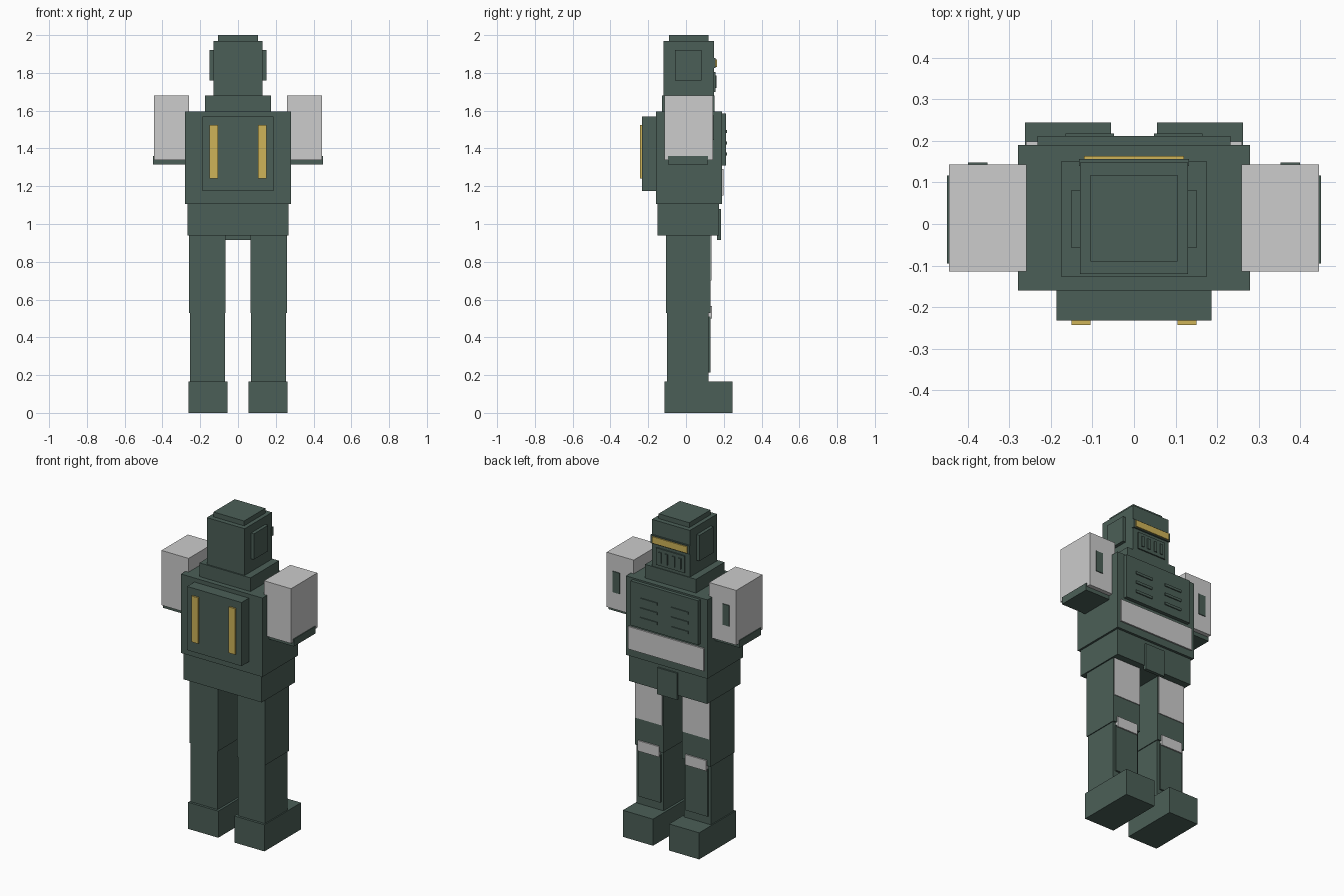
import bpy
import bmesh


def material(name, r, g, b):
    """Flat colour given as 0-255 display values, stored as linear."""
    lin = [((c / 255 + 0.055) / 1.055) ** 2.4 for c in (r, g, b)]
    m = bpy.data.materials.new(name)
    m.diffuse_color = (*lin, 1)
    return m


GREEN = material("dark_green", 75, 95, 87)
GREY = material("light_grey", 204, 204, 204)
GOLD = material("gold", 207, 180, 88)


def box(name, x, y, z, mat):
    """Box from (min, max) ranges on each axis."""
    bm = bmesh.new()
    bmesh.ops.create_cube(bm, size=1)
    for v in bm.verts:
        v.co = [r[0] + (c + 0.5) * (r[1] - r[0]) for c, r in zip(v.co, (x, y, z))]
    mesh = bpy.data.meshes.new(name)
    bm.to_mesh(mesh)
    bm.free()
    mesh.materials.append(mat)
    ob = bpy.data.objects.new(name, mesh)
    bpy.context.collection.objects.link(ob)
    return ob


def centred(name, half, y, z, mat=GREEN):
    return box(name, (-half, half), y, z, mat)


def pair(name, x, y, z, mat=GREEN):
    box("left_" + name, (-x[1], -x[0]), y, z, mat)
    box("right_" + name, x, y, z, mat)


# Legs and feet
pair("foot", (0.055, 0.262), (-0.115, 0.245), (0, 0.165))
pair("shin", (0.07, 0.255), (-0.10, 0.12), (0.165, 0.53))
pair("shin_plate", (0.085, 0.24), (0.12, 0.13), (0.215, 0.51))
pair("thigh", (0.065, 0.26), (-0.105, 0.13), (0.53, 0.94))
pair("thigh_plate", (0.07, 0.255), (0.13, 0.135), (0.70, 0.938), GREY)
pair("knee_plate", (0.09, 0.235), (0.119, 0.138), (0.50, 0.565), GREY)

# Pelvis and torso
centred("pelvis", 0.268, (-0.15, 0.175), (0.94, 1.105))
centred("groin_plate", 0.068, (0.165, 0.185), (0.915, 1.08))
centred("torso", 0.28, (-0.16, 0.19), (1.105, 1.595))
centred("belly_plate", 0.26, (0.19, 0.199), (1.15, 1.29), GREY)
centred("chest_plate", 0.232, (0.19, 0.212), (1.31, 1.585))
for i, z in enumerate((1.37, 1.43, 1.49)):
    pair(f"chest_slat_{i + 1}", (0.048, 0.165), (0.212, 0.218), (z - 0.008, z + 0.008))

# Backpack with gold strips
centred("backpack", 0.187, (-0.232, -0.16), (1.175, 1.57))
pair("backpack_strip", (0.105, 0.15), (-0.243, -0.232), (1.24, 1.525), GOLD)

# Arms
pair("arm", (0.259, 0.445), (-0.115, 0.143), (1.34, 1.68), GREY)
pair("arm_base", (0.255, 0.45), (-0.095, 0.117), (1.315, 1.36))
pair("arm_plate", (0.353, 0.40), (0.143, 0.148), (1.445, 1.575))

# Neck collar and head
centred("collar", 0.175, (-0.128, 0.152), (1.595, 1.68))
centred("head", 0.13, (-0.12, 0.148), (1.68, 1.97))
centred("head_cap", 0.105, (-0.09, 0.118), (1.97, 2.0))
pair("ear", (0.13, 0.15), (-0.058, 0.082), (1.76, 1.92))

# Face: visor and mouth grille
centred("visor_frame", 0.133, (0.14, 0.157), (1.825, 1.878))
centred("visor", 0.12, (0.157, 0.164), (1.831, 1.872), GOLD)
centred("mouth_plate", 0.098, (0.148, 0.156), (1.70, 1.805))
for i, x in enumerate((0.025, 0.068)):
    pair(f"mouth_slat_{i + 1}", (x - 0.009, x + 0.009), (0.156, 0.162), (1.72, 1.785))
